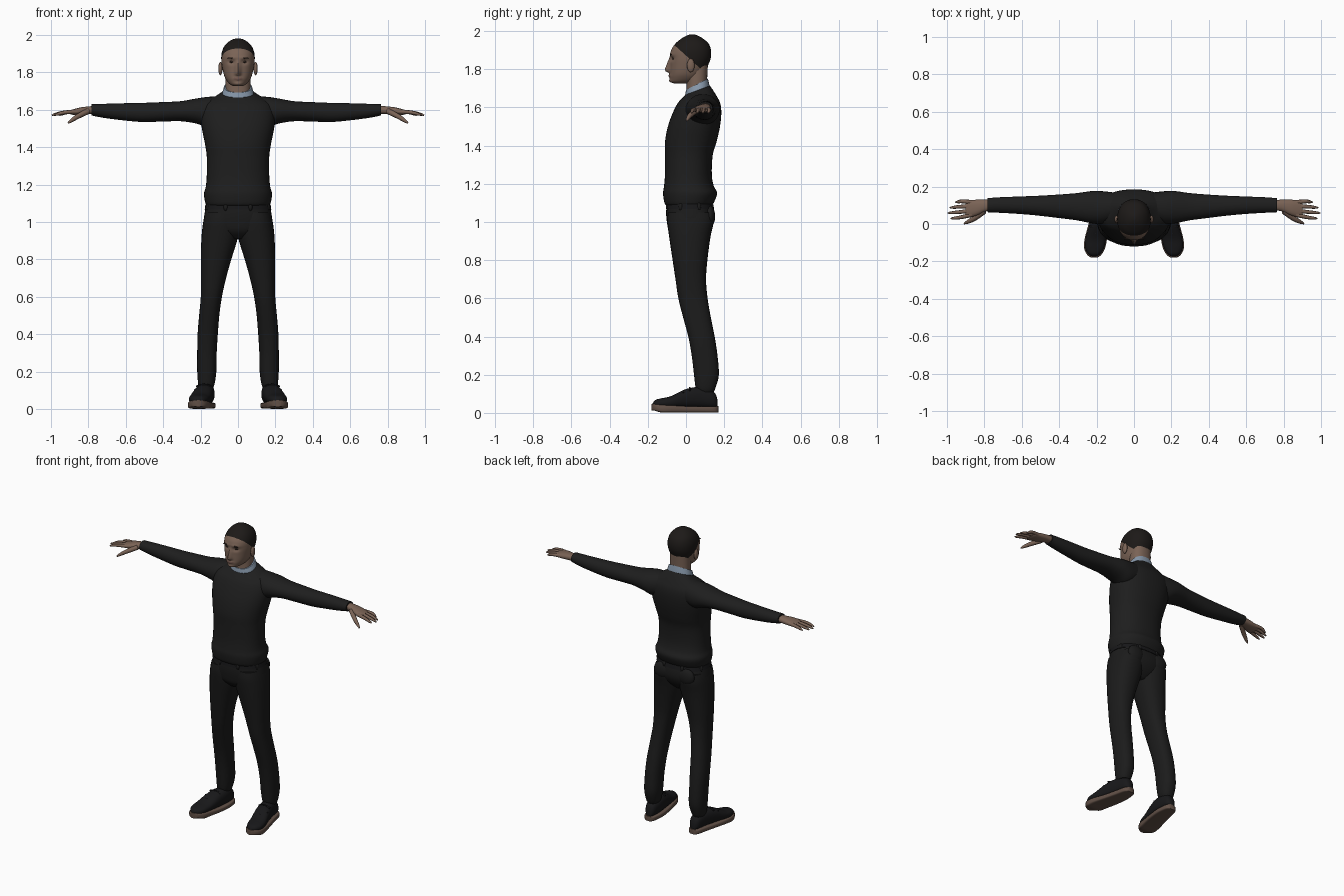
import bpy, bmesh, math
from mathutils import Vector
from mathutils.bvhtree import BVHTree

cube = bpy.data.objects.get("Cube")
if cube:
    bpy.data.objects.remove(cube, do_unlink=True)


def material(name, *rgb):
    m = bpy.data.materials.new(name)
    m.use_nodes = True
    m.diffuse_color = (*rgb, 1)
    m.node_tree.nodes["Principled BSDF"].inputs["Base Color"].default_value = (*rgb, 1)
    return m


KNIT = material("charcoal knit", .013, .013, .013)
CLOTH = material("black cloth", .011, .011, .011)
LEATHER = material("black leather", .009, .009, .01)
HAIR = material("dark hair", .012, .010, .009)
SKIN = material("brown skin", .195, .125, .092)
LIP = material("lip brown", .15, .085, .068)
EYE = material("eye brown", .035, .022, .017)
SHIRT = material("pale blue shirt", .24, .31, .40)
SOLE = material("brown sole", .12, .08, .062)

# position of the lofted (along, across, depth) coordinates for each direction
ORDER = {"z": lambda t, a, b: (a, b, t),
         "x": lambda t, a, b: (t, a, b),
         "y": lambda t, a, b: (a, t, b)}


def smooth_rows(rows, steps):
    """Resample the section rows along a smooth spline."""
    out = []
    for i in range(len(rows) - 1):
        quad = [rows[max(i - 1, 0)], rows[i], rows[i + 1], rows[min(i + 2, len(rows) - 1)]]
        for k in range(steps):
            s = k / steps
            out.append([b + .5 * s * (c - a + s * (2*a - 5*b + 4*c - d + s * (3*(b - c) + d - a)))
                        for a, b, c, d in zip(*quad)])
    return out + [list(rows[-1])]


def finish(bm, name, mats, angle=50):
    bmesh.ops.recalc_face_normals(bm, faces=bm.faces)
    me = bpy.data.meshes.new(name)
    bm.to_mesh(me)
    bm.free()
    for m in mats:
        me.materials.append(m)
    for p in me.polygons:
        p.use_smooth = True
    me.set_sharp_from_angle(angle=math.radians(angle))
    ob = bpy.data.objects.new(name, me)
    bpy.context.collection.objects.link(ob)
    return ob


def loft_mesh(rows, axis, n=28, power=2.3, steps=4, side=1):
    """Skin over rounded sections: (along, min a, max a, min b, max b, tilt)."""
    bm = bmesh.new()
    rings = []
    for t, a0, a1, b0, b1, tilt in smooth_rows([(*r, 0)[:6] for r in rows], steps):
        ring = []
        for k in range(n):
            c, s = math.cos(math.tau * k / n), math.sin(math.tau * k / n)
            c, s = (math.copysign(abs(w) ** (2 / power), w) for w in (c, s))
            x, y, z = ORDER[axis](t + tilt * s, (a0 + a1 + (a1 - a0) * c) / 2,
                                  (b0 + b1 + (b1 - b0) * s) / 2)
            ring.append(bm.verts.new((x * side, y, z)))
        rings.append(ring)
    for lo, hi in zip(rings, rings[1:]):
        for k in range(n):
            bm.faces.new((lo[k - 1], lo[k], hi[k], hi[k - 1]))
    bm.faces.new(rings[0])
    bm.faces.new(rings[-1])
    return bm


def loft(name, rows, axis, mat, **kw):
    return finish(loft_mesh(rows, axis, **kw), name, [mat])


def body_rows(rows):
    """Symmetric sections given as (z, front, back, half width, tilt)."""
    return [(z, -w, w, f, b, *tilt) for z, f, b, w, *tilt in rows]


def blob(name, centre, radii, mat):
    bm = bmesh.new()
    bmesh.ops.create_uvsphere(bm, u_segments=16, v_segments=10, radius=1)
    for v in bm.verts:
        v.co = Vector(c + r * q for c, r, q in zip(centre, radii, v.co))
    return finish(bm, name, [mat])


def tube(name, points, radii, mat, side=1):
    cu = bpy.data.curves.new(name, "CURVE")
    cu.dimensions = "3D"
    cu.bevel_depth, cu.bevel_resolution, cu.use_fill_caps = 1, 2, True
    sp = cu.splines.new("NURBS")
    sp.points.add(len(points) - 1)
    sp.use_endpoint_u, sp.order_u, sp.resolution_u = True, 3, 4
    for p, (x, y, z), r in zip(sp.points, points, radii):
        p.co, p.radius = (x * side, y, z, 1), r
    cu.materials.append(mat)
    ob = bpy.data.objects.new(name, cu)
    bpy.context.collection.objects.link(ob)


# sweater body with a bloused hem and a neckline lower at the front
loft("sweater_body", body_rows([
    (1.085, -.10, .13, .163), (1.10, -.113, .145, .174), (1.15, -.12, .163, .182),
    (1.19, -.115, .145, .172), (1.25, -.11, .135, .167), (1.35, -.11, .14, .167),
    (1.42, -.11, .16, .177), (1.5, -.095, .178, .193), (1.57, -.07, .185, .20),
    (1.62, -.045, .18, .19), (1.65, -.025, .163, .158, .006), (1.675, -.012, .14, .112, .018),
    (1.69, -.004, .125, .085, .024)]), "z", KNIT, n=40)

# shirt collar and neck
loft("shirt_collar", body_rows([
    (1.66, -.01, .127, .09, .03), (1.69, -.005, .122, .084, .03),
    (1.722, 0, .115, .074, .03)]), "z", SHIRT)
loft("neck", body_rows([
    (1.67, .0, .11, .065), (1.73, .003, .11, .066), (1.83, .0, .115, .066)]), "z", SKIN)

# head: skull loft, then features pushed along the face
head = loft_mesh(body_rows([
    (1.726, -.06, .01, .022), (1.735, -.078, .045, .042), (1.755, -.084, .08, .06),
    (1.78, -.084, .095, .073), (1.82, -.083, .115, .083), (1.86, -.083, .13, .089),
    (1.90, -.078, .131, .088), (1.935, -.055, .118, .076), (1.96, -.025, .09, .055),
    (1.975, 0, .065, .031), (1.982, .02, .045, .01)]), "z", n=72, power=2.2, steps=7)


def bump(x, z, cx, cz, sx, sz):
    return math.exp(-((abs(x) - cx) / sx) ** 2 - ((z - cz) / sz) ** 2)


for v in head.verts:
    x, y, z = v.co
    if y < 0:
        ridge = max(0, min(1, (1.872 - z) / .07)) * max(0, min(1, (z - 1.778) / .014))
        v.co.y -= (.027 * ridge * math.exp(-(x / .013) ** 2)
                   + .007 * bump(x, z, 0, 1.766, .022, .011)
                   + .008 * bump(x, z, 0, 1.737, .025, .012)
                   + .005 * bump(x, z, .03, 1.878, .03, .009)
                   - .010 * bump(x, z, .034, 1.855, .02, .012))
# sloping hairline cut
slope = Vector((0, .9, 1))
hairline = Vector((0, 0, 1.872))
bmesh.ops.bisect_plane(head, geom=head.verts[:] + head.edges[:] + head.faces[:],
                       plane_co=hairline, plane_no=slope)
for f in head.faces:
    c = f.calc_center_median()
    if (c - hairline).dot(slope) > 0:
        f.material_index = 1
    elif c.y < 0 and (c.x / .026) ** 2 + ((c.z - 1.765) / .009) ** 2 < 1:
        f.material_index = 2
face = BVHTree.FromBMesh(head)
finish(head, "head", [SKIN, HAIR, LIP])

for side, label in ((1, "left"), (-1, "right")):
    # eyes, brows and ears
    for part, x, z, w, h, mat in (("eye", .034, 1.856, .013, .005, EYE),
                                  ("brow", .036, 1.877, .02, .004, EYE)):
        hit = face.ray_cast(Vector((side * x, -1, z)), Vector((0, 1, 0)))[0]
        blob(f"{label}_{part}", hit, (w, .004, h), mat)
    blob(f"{label}_ear", (side * .094, .025, 1.82), (.011, .02, .036), SKIN)

    # sleeve, slightly longer on the right
    reach = 1 if side > 0 else 1.025
    loft(f"{label}_sleeve", [(x * reach, *r) for x, *r in (
        (.10, .02, .168, 1.52, 1.672), (.16, .0, .175, 1.508, 1.669),
        (.22, .004, .176, 1.527, 1.66), (.3, .02, .165, 1.539, 1.646),
        (.4, .033, .157, 1.537, 1.641), (.5, .045, .151, 1.535, 1.637),
        (.6, .054, .147, 1.544, 1.635), (.7, .06, .143, 1.557, 1.632),
        (.765, .063, .138, 1.57, 1.63))], "x", KNIT, power=2.1, side=side)

    # hand with spread fingers and lowered thumb
    loft(f"{label}_palm", [
        (.74, .074, .128, 1.578, 1.622), (.79, .068, .13, 1.577, 1.619),
        (.84, .046, .13, 1.573, 1.613), (.88, .037, .126, 1.573, 1.603),
        (.90, .045, .118, 1.578, 1.597)], "x", SKIN, n=20, side=side)
    for i, tip in enumerate((.98, .995, .985, .955)):
        y = .03 + .029 * i
        tube(f"{label}_finger_{i + 1}",
             [(.865, .05 + .022 * i, 1.59), (.92, y + .006, 1.589), (tip - .01, y, 1.575),
              (tip, y, 1.571)], (.012, .0105, .008, .003), SKIN, side)
    tube(f"{label}_thumb", [(.80, .07, 1.593), (.85, .03, 1.57), (.895, .008, 1.54),
                            (.908, .002, 1.529)], (.016, .015, .010, .004), SKIN, side)

    # trouser leg
    loft(f"{label}_trouser_leg", [
        (.11, .135, .205, .06, .145), (.135, .125, .213, .05, .156),
        (.2, .116, .218, .042, .172), (.3, .114, .218, .03, .165),
        (.4, .108, .216, .012, .15), (.5, .1, .208, -.015, .13),
        (.6, .086, .199, -.04, .113), (.7, .064, .198, -.055, .105),
        (.8, .036, .199, -.07, .112), (.92, .0, .195, -.088, .128),
        (1.0, -.005, .186, -.098, .145), (1.05, .0, .175, -.095, .14)], "z", CLOTH, side=side)
    blob(f"{label}_back_pocket", (side * .09, .125, 1.03), (.06, .028, .055), CLOTH)

    # shoe: sole, upper and laces, toes turned out
    outline = [(.17, .145, .185), (.15, .128, .205), (.08, .12, .222), (0, .128, .243),
               (-.08, .144, .264), (-.13, .155, .266), (-.165, .175, .25), (-.18, .197, .227)]
    loft(f"{label}_sole", [(y, a, b, .012 if y < -.15 else .002, .035 - .07 * min(y, 0))
                           for y, a, b in outline], "y", SOLE, power=5, side=side)
    tops = (.07, .11, .135, .125, .088, .077, .068, .05)
    loft(f"{label}_shoe_upper", [(y * .97, a + .005, b - .005, .025, top)
                                 for (y, a, b), top in zip(outline, tops)],
         "y", LEATHER, power=2.4, side=side)
    for i in range(3):
        y, z = .02 - .035 * i, .137 - .017 * i
        cx = .184 + .008 * i
        tube(f"{label}_lace_{i + 1}", [(cx - .04, y, z - .018), (cx, y, z + .006),
                                       (cx + .04, y, z - .018)], (.005,) * 3, LEATHER, side)

# trouser seat, belt and belt loops
loft("trouser_seat", body_rows([
    (.91, -.05, .08, .07), (.95, -.088, .122, .14), (1.0, -.10, .147, .18),
    (1.05, -.104, .148, .178), (1.10, -.10, .135, .168)]), "z", CLOTH, n=36)
loft("belt", body_rows([(1.068, -.106, .148, .178), (1.095, -.104, .142, .174)]),
     "z", LEATHER, n=36, steps=1)
for i in range(8):
    a = math.tau * (i + .5) / 8
    blob(f"belt_loop_{i + 1}", (.172 * math.cos(a), .02 + .122 * math.sin(a), 1.08),
         (.012, .012, .022), CLOTH)
